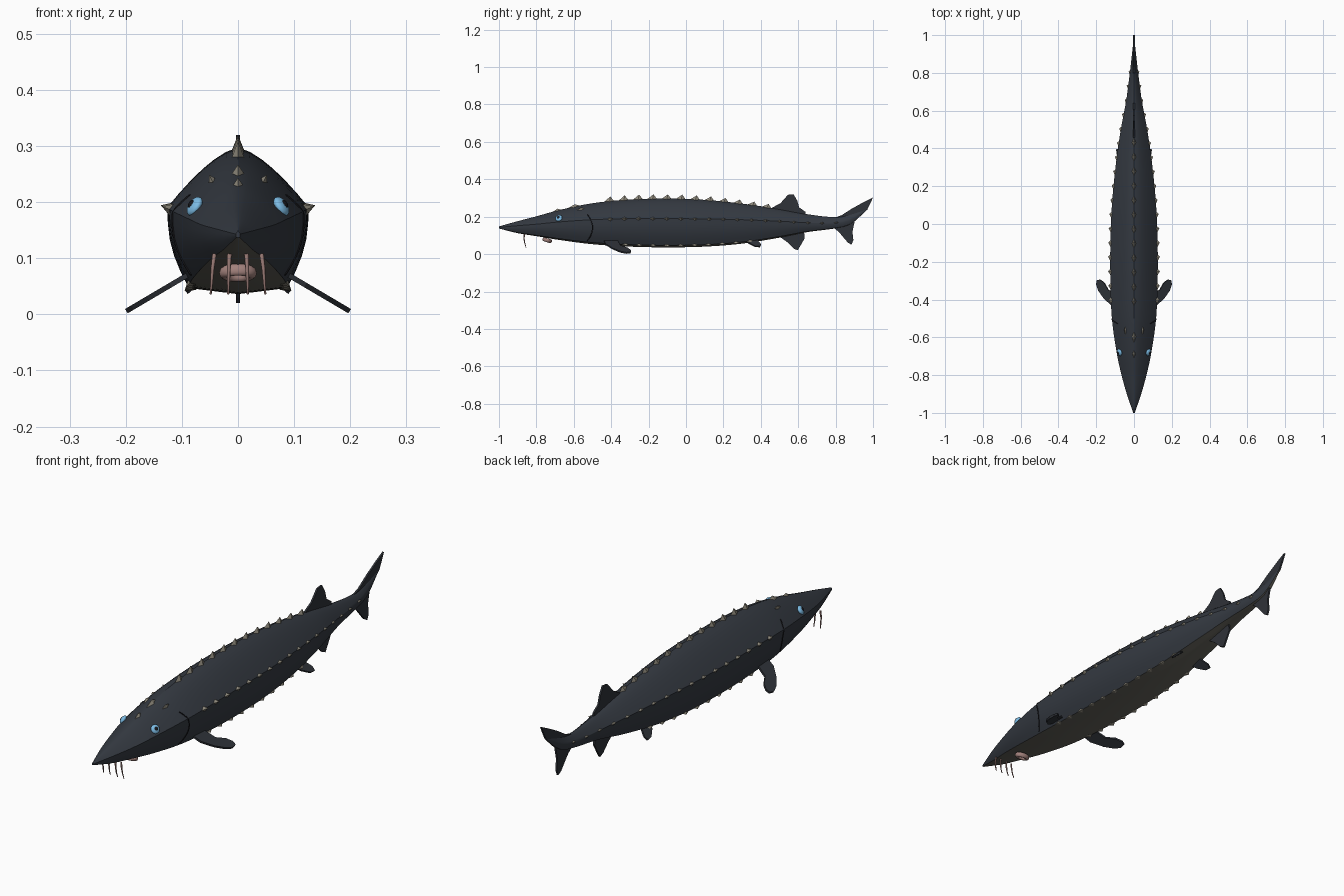
import bpy, bmesh, math
from mathutils import Vector

if "Cube" in bpy.data.objects:
    bpy.data.objects.remove(bpy.data.objects["Cube"])

def mat(name, c):
    m = bpy.data.materials.new(name)
    m.diffuse_color = (*c, 1)
    m.use_nodes = True
    m.node_tree.nodes["Principled BSDF"].inputs["Base Color"].default_value = m.diffuse_color
    return m

SKIN = mat("dark_skin", (0.035, 0.042, 0.054))
BELLY = mat("belly_skin", (0.13, 0.125, 0.105))
FIN = mat("fin_skin", (0.028, 0.032, 0.04))
BONE = mat("bone", (0.27, 0.25, 0.20))
PINK = mat("pink_flesh", (0.36, 0.22, 0.20))
BLUE = mat("eye_blue", (0.2, 0.5, 0.78))
BLACK = mat("black", (0.008, 0.008, 0.01))

def make(name, verts, faces, mats, smooth=None, mirror=False):
    me = bpy.data.meshes.new(name)
    me.from_pydata([tuple(v) for v in verts], [], faces)
    bm = bmesh.new()
    bm.from_mesh(me)
    bmesh.ops.recalc_face_normals(bm, faces=bm.faces)
    bm.to_mesh(me)
    bm.free()
    for m in mats:
        me.materials.append(m)
    if smooth:
        me.shade_smooth()
        me.set_sharp_from_angle(angle=math.radians(smooth))
    ob = bpy.data.objects.new(name, me)
    bpy.context.collection.objects.link(ob)
    if mirror:
        ob.modifiers.new("mirror", 'MIRROR')
    return ob

# Body stations: y, half width, top z, side ridge z, bottom z
ST = [(-1, .004, .148, .143, .137), (-.9, .038, .176, .152, .112), (-.8, .066, .202, .160, .096),
      (-.68, .092, .235, .172, .076), (-.5, .117, .272, .184, .053), (-.3, .125, .292, .190, .040),
      (-.1, .125, .297, .190, .036), (.1, .117, .290, .188, .040), (.3, .098, .270, .184, .056),
      (.5, .070, .240, .176, .088), (.65, .042, .213, .168, .118), (.8, .022, .198, .168, .138),
      (.88, .013, .215, .188, .160), (.97, .003, .248, .243, .238)]

def station(y):
    i = max(0, min(len(ST) - 2, sum(s[0] <= y for s in ST) - 1))
    def slope(k, c):
        a, b = ST[max(k - 1, 0)], ST[min(k + 1, len(ST) - 1)]
        return (b[c] - a[c]) / (b[0] - a[0])
    p, q = ST[i], ST[i + 1]
    d = q[0] - p[0]
    t = (y - p[0]) / d
    return [(2*t**3 - 3*t*t + 1)*p[c] + (t**3 - 2*t*t + t)*d*slope(i, c)
            + (3*t*t - 2*t**3)*q[c] + (t**3 - t*t)*d*slope(i + 1, c) for c in range(1, 5)]

def surf(y, s):
    """s: 0 top, 1 side ridge, 2 lower ridge, 3 belly middle"""
    w, top, mid, bot = station(y)
    low = bot + .07 * (mid - bot)
    if s <= 1:
        return Vector((w * s, y, mid + (top - mid) * (1 - s**1.5)))
    if s <= 2:
        t = s - 1
        return Vector((w * (1 - .30*t + .09*math.sin(math.pi*t)), y, mid + (low - mid)*t))
    t = s - 2
    return Vector((w * .70 * (1 - t), y, low + (bot - low) * t))

SS = [0, .17, .34, .5, .67, .84, 1, 1.2, 1.4, 1.6, 1.8, 2, 2.5, 3]
SS = SS + [-s for s in SS[-2:0:-1]]
N, R = len(SS), 60
verts, faces = [], []
for i in range(R + 1):
    y = -1 + 1.97 * i / R
    for s in SS:
        v = surf(y, abs(s))
        verts.append((math.copysign(v.x, s), v.y, v.z))
for i in range(R):
    for j in range(N):
        k = (j + 1) % N
        faces.append((i*N + j, i*N + k, (i+1)*N + k, (i+1)*N + j))
faces += [tuple(range(N)), tuple(range(R*N, R*N + N))]
body = make("body", verts, faces, [SKIN, BELLY], 32)
for f in body.data.polygons[:R*N]:
    j = f.index % N
    if min(abs(SS[j]), abs(SS[(j + 1) % N])) >= 2:
        f.material_index = 1

# Bony scutes: backward-leaning diamond pyramids
def scutes(name, items, normal, mirror=False):
    n = Vector(normal).normalized()
    verts, faces = [], []
    for y, s, l, w, h in items:
        p = surf(y, s)
        tan = (surf(y + .02, s) - surf(y - .02, s)).normalized()
        m = (n - tan * n.dot(tan)).normalized()
        side = tan.cross(m)
        b = len(verts)
        verts += [p - tan*l, p + side*w - m*w*.7, p + tan*l, p - side*w - m*w*.7,
                  p + m*h + tan*l*.3]
        faces += [(b + k, b + (k+1) % 4, b + 4) for k in range(4)] + [(b+3, b+2, b+1, b)]
    make(name, verts, faces, [BONE], mirror=mirror)

scutes("back_scutes", [(-.41 + .0765*i, 0, .024, .013, .025 - .0006*i) for i in range(12)], (0, 0, 1))
scutes("side_scutes", [(-.405 + .0755*i, 1, .017 - .0003*i, .014 - .0004*i, .013 - .0003*i)
                       for i in range(17)], (.9, 0, .3), True)
scutes("lower_scutes", [(-.40 + .074*i, 2, .018, .010, .009) for i in range(11)], (.75, 0, -.6), True)
scutes("head_middle_scutes", [(-.60, 0, .03, .017, .012), (-.69, 0, .02, .013, .010)], (0, 0, 1))
scutes("head_side_scutes", [(-.565, .42, .022, .012, .010)], (.45, 0, .9), True)

# Fins: flat outlines given a thickness
def fin(name, pts, thick=.008, mirror=False):
    pts = [Vector(p) for p in pts]
    n = sum(((a - pts[0]).cross(b - pts[0]) for a, b in zip(pts[1:], pts[2:])), Vector()).normalized()
    k = len(pts)
    verts = [p + n*thick/2 for p in pts] + [p - n*thick/2 for p in pts]
    faces = [tuple(range(k)), tuple(range(2*k - 1, k - 1, -1))]
    faces += [(i, (i+1) % k, k + (i+1) % k, k + i) for i in range(k)]
    make(name, verts, faces, [FIN], mirror=mirror)

def median(name, yz):
    fin(name, [(0, y, z) for y, z in yz])

median("dorsal_fin", [(.45, .235), (.46, .248), (.505, .272), (.545, .317), (.575, .32), (.595, .285),
                      (.605, .25), (.64, .225), (.64, .20)])
median("anal_fin", [(.49, .12), (.505, .09), (.54, .065), (.575, .03), (.597, .02), (.615, .05),
                    (.635, .085), (.63, .13)])
median("tail_upper_lobe", [(.78, .19), (.83, .207), (.89, .245), (.95, .278), (1, .303), (.985, .27),
                           (.968, .238), (.93, .205), (.88, .18)])
median("tail_lower_lobe", [(.78, .15), (.82, .115), (.865, .062), (.885, .05), (.895, .075),
                           (.89, .12), (.905, .19), (.86, .18)])
slope = lambda x: .07 - (x - .09) * .59
fin("pectoral_fin", [(x, y, slope(x)) for x, y in [
    (.08, -.44), (.12, -.43), (.16, -.392), (.188, -.352), (.199, -.32), (.195, -.298), (.18, -.294),
    (.158, -.31), (.135, -.35), (.08, -.37)]], .009, True)
slope2 = lambda x: .075 - (x - .05) * .85
fin("pelvic_fin", [(x, y, slope2(x)) for x, y in [
    (.04, .31), (.07, .335), (.09, .37), (.092, .395), (.078, .40), (.04, .375)]], .008, True)

# Tapered tubes for barbels and gill edges
def tube(name, pts, r0, r1, m):
    cu = bpy.data.curves.new(name, 'CURVE')
    cu.dimensions = '3D'
    cu.bevel_depth = 1
    cu.bevel_resolution = 1
    cu.use_fill_caps = True
    sp = cu.splines.new('POLY')
    sp.points.add(len(pts) - 1)
    for i, p in enumerate(pts):
        sp.points[i].co = (*p, 1)
        sp.points[i].radius = r0 + (r1 - r0) * i / (len(pts) - 1)
    cu.materials.append(m)
    bpy.context.collection.objects.link(bpy.data.objects.new(name, cu))

def ball(name, loc, scale, normal, m):
    bpy.ops.mesh.primitive_uv_sphere_add(segments=20, ring_count=12, location=loc)
    ob = bpy.context.object
    ob.name, ob.scale = name, scale
    ob.rotation_euler = normal.to_track_quat('Z', 'Y').to_euler()
    ob.data.shade_smooth()
    ob.data.materials.append(m)

for sx in (-1, 1):
    for x, z in ((.042, .108), (.015, .108)):
        tube("barbel", [(sx*x, -.865, z), (sx*x*1.08, -.866, z - .025),
                        (sx*x*1.12, -.862, z - .05), (sx*x*1.16, -.855, z - .072)], .0042, .0018, PINK)
    gill = []
    for i in range(13):
        s = .75 + 1.2 * i / 12
        p = surf(-.5 - .08 * (s - 1.35)**2, s)
        gill.append((sx * p.x, p.y, p.z))
    tube("gill_edge", gill, .0025, .0025, BLACK)
    # Eyes sit on the upper side of the head
    p = surf(-.68, .84)
    n = Vector((sx * .75, -.3, .5)).normalized()
    e = Vector((sx * p.x, p.y, p.z + .006))
    ball("eye", e, (.019, .019, .010), n, BLUE)
    ball("pupil", e + n * .007, (.009, .009, .005), n, BLACK)

# Mouth: ring of lips under the snout
bpy.ops.mesh.primitive_torus_add(major_segments=24, minor_segments=10, major_radius=.023, minor_radius=.009,
                                 location=(0, -.742, .074), rotation=(-.3, 0, 0))
lips = bpy.context.object
lips.name, lips.scale = "lips", (1.05, .8, 1.2)
lips.data.shade_smooth()
lips.data.materials.append(PINK)
